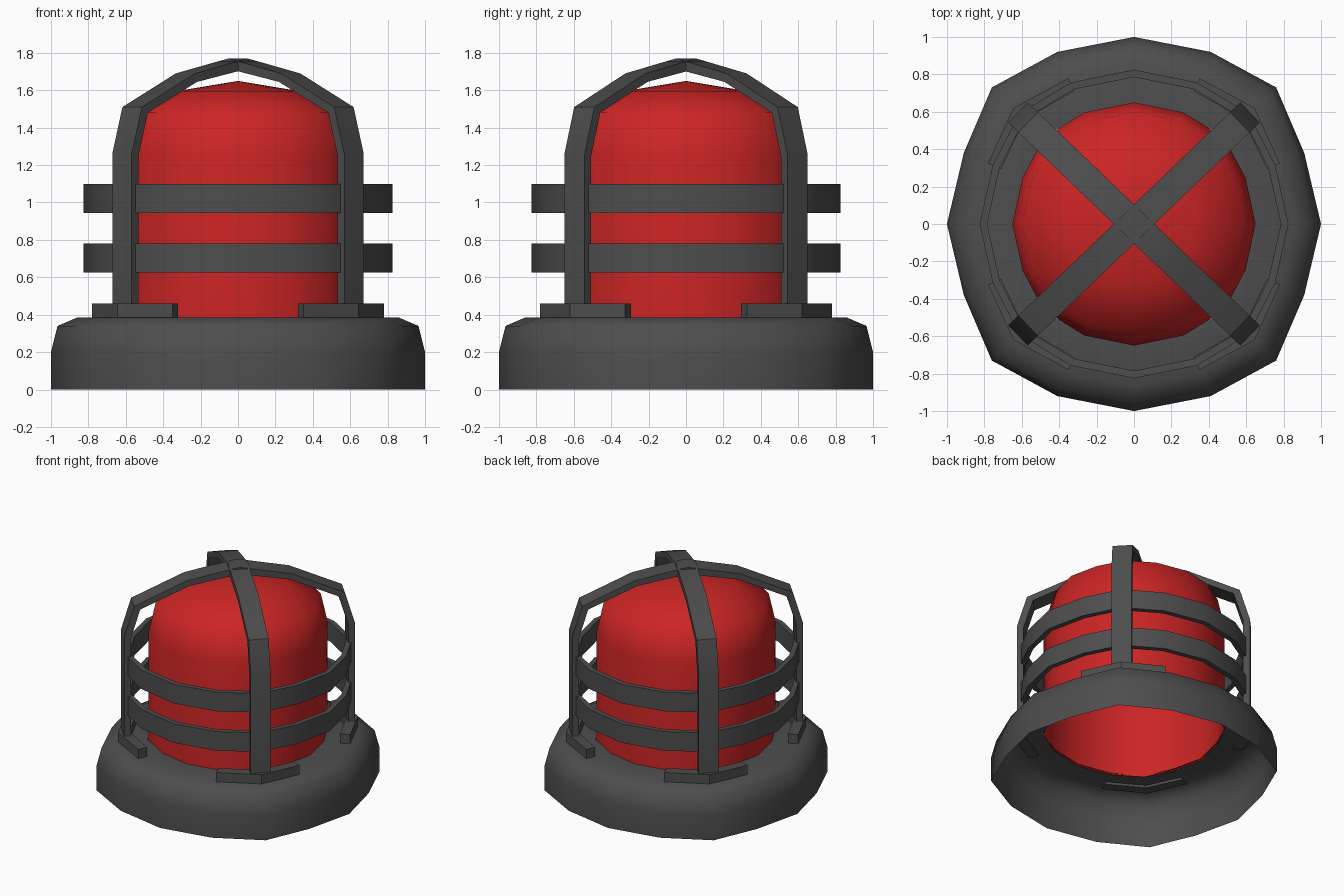
import bpy, bmesh, math
from mathutils import Vector

if "Cube" in bpy.data.objects:
    bpy.data.objects.remove(bpy.data.objects["Cube"])

def material(name, rgb):
    m = bpy.data.materials.new(name)
    m.diffuse_color = (*rgb, 1)
    m.use_nodes = True
    m.node_tree.nodes["Principled BSDF"].inputs["Base Color"].default_value = m.diffuse_color
    return m

GREY = material("dark_grey", (0.075, 0.075, 0.075))
RED = material("signal_red", (0.6, 0.018, 0.018))

N = 16
# Direction and radius factor of each low-poly corner in one quadrant
QUAD = [(1, 0), (0.91, 0.38), (0.76, 0.73), (0.41, 0.92)]
ARM = math.atan2(0.73, 0.76)

def outline(bulge=1.0):
    """Unit 16-gon, mirrored into all quadrants; bulge blends in the wide corners."""
    q = []
    for x, y in QUAD + [(0, 1)]:
        v = Vector((x, y))
        q.append(v.normalized() * (1 + (v.length - 1) * bulge))
    half = q + [Vector((-v.x, v.y)) for v in reversed(q[:-1])]
    return half + [Vector((v.x, -v.y)) for v in reversed(half[1:-1])]

def finish(name, bm, mat, angle, fix_normals=True):
    if fix_normals:
        bmesh.ops.recalc_face_normals(bm, faces=bm.faces)
    me = bpy.data.meshes.new(name)
    bm.to_mesh(me)
    bm.free()
    me.materials.append(mat)
    ob = bpy.data.objects.new(name, me)
    bpy.context.collection.objects.link(ob)
    bpy.ops.object.select_all(action='DESELECT')
    ob.select_set(True)
    bpy.context.view_layer.objects.active = ob
    bpy.ops.object.shade_smooth_by_angle(angle=math.radians(angle))
    return ob

def lathe(name, profile, mat, angle, bulge=1.0, closed=False):
    """Sweep a bottom-to-top (radius, z) profile around the outline."""
    bm = bmesh.new()
    dirs = outline(bulge)
    rows = []
    for r, z in profile:
        if r == 0:
            rows.append([bm.verts.new((0, 0, z))] * N)
        else:
            rows.append([bm.verts.new((d.x * r, d.y * r, z)) for d in dirs])
    pairs = list(zip(rows, rows[1:]))
    if closed:
        pairs.append((rows[-1], rows[0]))
    for a, b in pairs:
        for i in range(N):
            j = (i + 1) % N
            vs = [a[i], a[j], b[j], b[i]]
            if b[i] is b[j]:
                vs.pop()
            bm.faces.new(vs)
    return finish(name, bm, mat, angle, fix_normals=False)

# Base: open skirt with rounded shoulder and flat flange
lathe("base", [(1, 0), (1, 0.2), (0.965, 0.34), (0.86, 0.385), (0.64, 0.385)], GREY, 60)

# Red lamp dome, open underneath
lathe("lamp_dome", [(0.65, 0.375), (0.65, 1.25), (0.6, 1.48), (0.33, 1.595), (0, 1.65)],
      RED, 60, 0.5)

# Horizontal guard rings
for k, z in enumerate((0.625, 0.945)):
    lathe(f"guard_ring_{k + 1}",
          [(0.825, z), (0.825, z + 0.155), (0.785, z + 0.155), (0.785, z)],
          GREY, 40, 0.6, closed=True)

# Crossed guard arches
OUTER = [(0.86, 0.4), (0.86, 1.26), (0.785, 1.51), (0.39, 1.69), (0, 1.77)]
INNER = [(0.81, 0.4), (0.81, 1.25), (0.74, 1.48), (0.375, 1.645), (0, 1.715)]

def full(half):
    return half + [(-r, z) for r, z in reversed(half[:-1])]

def arch(name, ang, w=0.15):
    bm = bmesh.new()
    u = Vector((math.cos(ang), math.sin(ang), 0))
    t = Vector((-u.y, u.x, 0)) * (w / 2)
    rows = []
    for (ro, zo), (ri, zi) in zip(full(OUTER), full(INNER)):
        o, i = u * ro + Vector((0, 0, zo)), u * ri + Vector((0, 0, zi))
        rows.append([bm.verts.new(p) for p in (o - t, o + t, i + t, i - t)])
    for a, b in zip(rows, rows[1:]):
        for i in range(4):
            j = (i + 1) % 4
            bm.faces.new((a[i], a[j], b[j], b[i]))
    bm.faces.new(rows[0])
    bm.faces.new(rows[-1])
    finish(name, bm, GREY, 40)

arch("guard_arch_1", ARM)
arch("guard_arch_2", -ARM)

# Bent foot plates under each arch leg
PLATE = [(0.35, 0.78), (0.645, 0.62), (0.78, 0.325),
         (0.71, 0.295), (0.585, 0.56), (0.32, 0.71)]
for k, (sx, sy) in enumerate(((1, 1), (-1, 1), (-1, -1), (1, -1))):
    bm = bmesh.new()
    lo, hi = [[bm.verts.new((x * sx, y * sy, z)) for x, y in PLATE] for z in (0.365, 0.46)]
    for ring in (lo, hi):
        bm.faces.new((ring[0], ring[1], ring[4], ring[5]))
        bm.faces.new((ring[1], ring[2], ring[3], ring[4]))
    for i in range(6):
        j = (i + 1) % 6
        bm.faces.new((lo[i], lo[j], hi[j], hi[i]))
    finish(f"foot_plate_{k + 1}", bm, GREY, 30)
